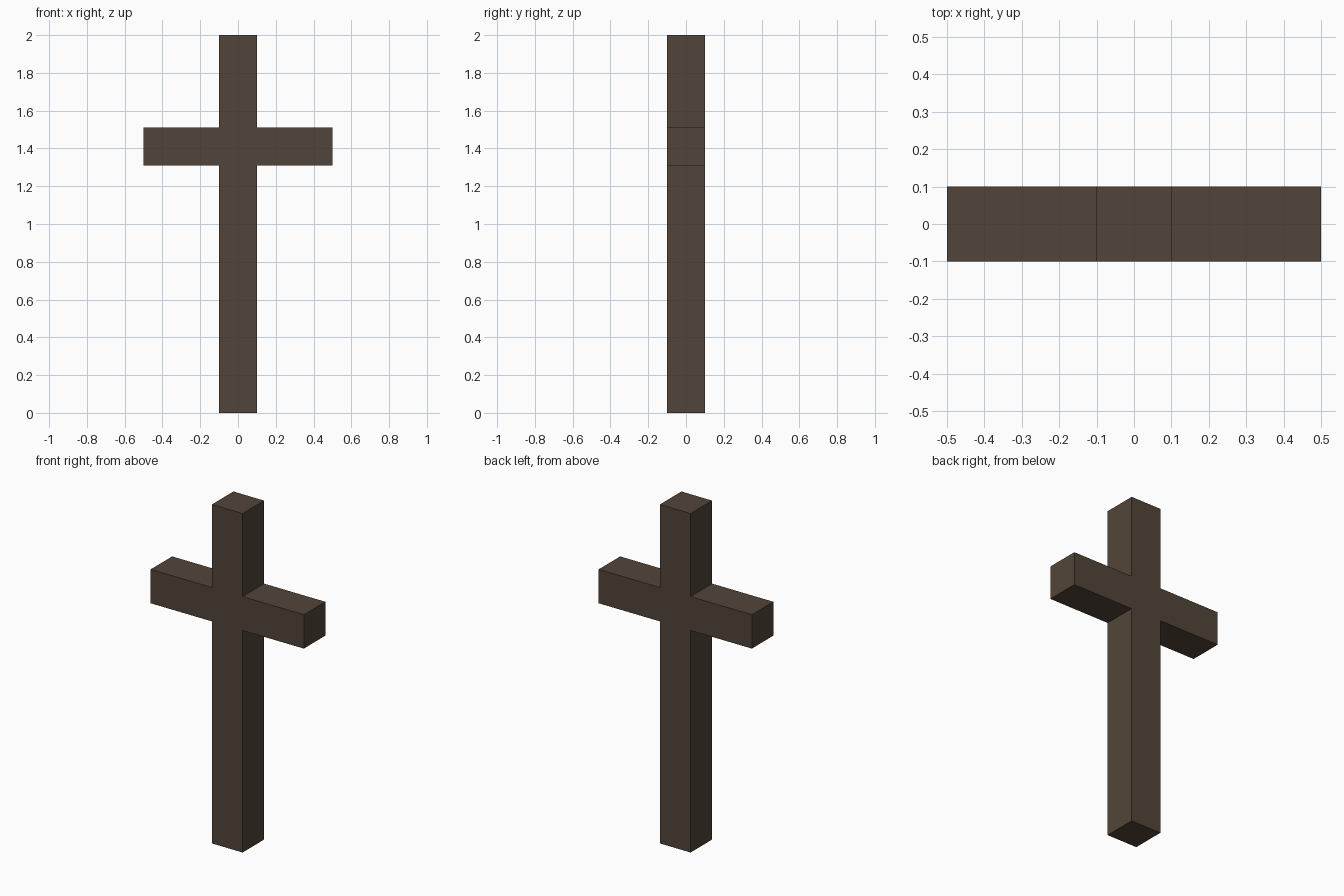
import bpy, bmesh

if "Cube" in bpy.data.objects:
    bpy.data.objects.remove(bpy.data.objects["Cube"])

HALF = 0.10              # half thickness of both beams
ARM = 0.50               # half span of the crossbar
Z0, Z1, TOP = 1.31, 1.51, 2.0

wood = bpy.data.materials.new("dark brown wood")
wood.diffuse_color = (0.084, 0.0595, 0.041, 1)
wood.use_nodes = True
wood.node_tree.nodes["Principled BSDF"].inputs["Base Color"].default_value = wood.diffuse_color

# Right half of the cross outline, mirrored to close the loop
right = [(HALF, 0), (HALF, Z0), (ARM, Z0), (ARM, Z1), (HALF, Z1), (HALF, TOP)]
outline = right + [(-x, z) for x, z in reversed(right)]

# Extrude the outline from front to back
bm = bmesh.new()
front = bm.faces.new([bm.verts.new((x, -HALF, z)) for x, z in outline])
ext = bmesh.ops.extrude_face_region(bm, geom=[front], use_keep_orig=True)
moved = [v for v in ext["geom"] if isinstance(v, bmesh.types.BMVert)]
bmesh.ops.translate(bm, verts=moved, vec=(0, 2 * HALF, 0))
bmesh.ops.recalc_face_normals(bm, faces=bm.faces)

mesh = bpy.data.meshes.new("wooden_cross")
bm.to_mesh(mesh)
bm.free()
mesh.materials.append(wood)
cross = bpy.data.objects.new("wooden_cross", mesh)
bpy.context.collection.objects.link(cross)
